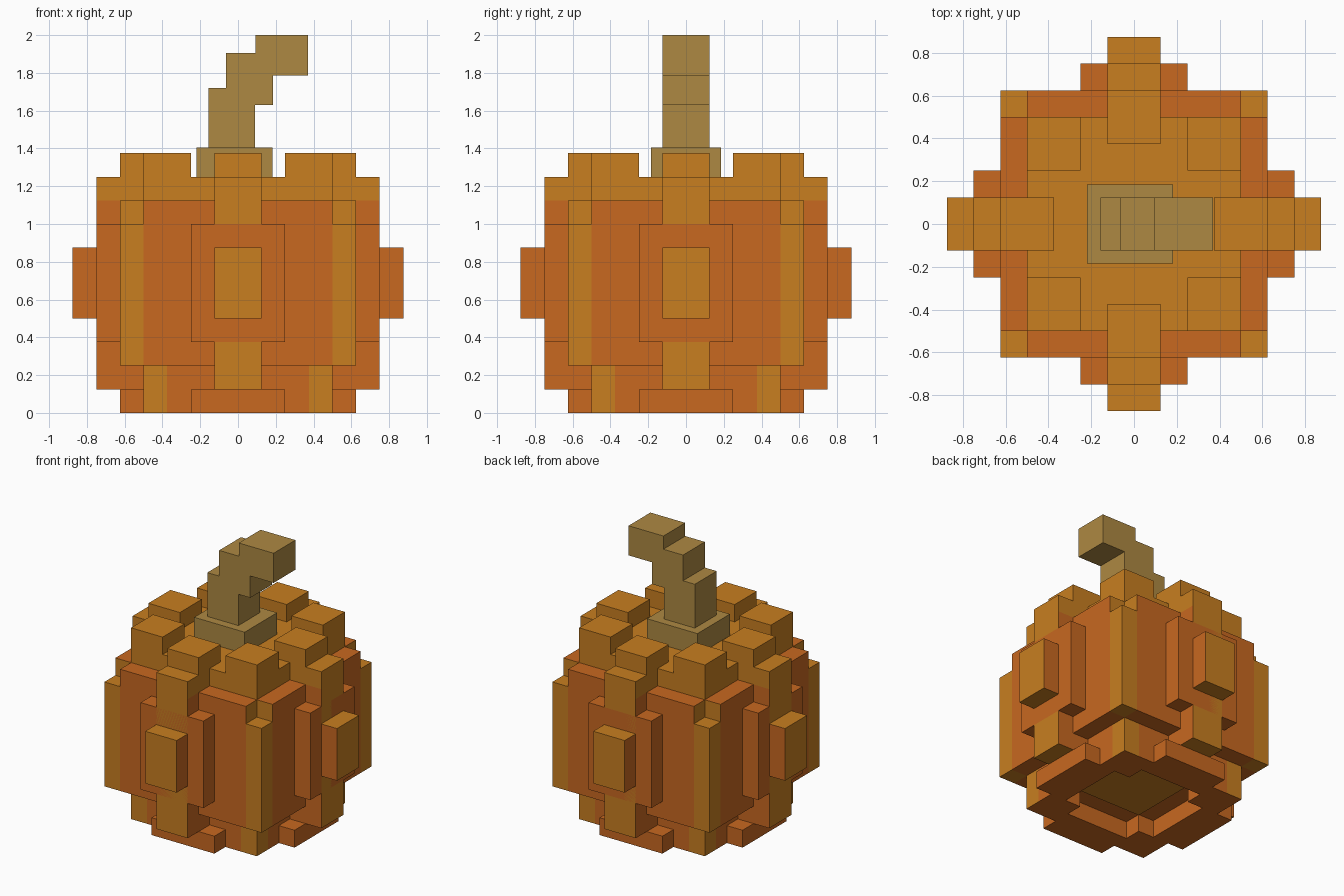
import bpy, bmesh
from math import pi
from mathutils import Matrix

if "Cube" in bpy.data.objects:
    bpy.data.objects.remove(bpy.data.objects["Cube"])


def material(name, rgb):
    m = bpy.data.materials.new(name)
    m.diffuse_color = (*rgb, 1.0)
    m.use_nodes = True
    m.node_tree.nodes["Principled BSDF"].inputs["Base Color"].default_value = m.diffuse_color
    return m


DARK = material("deep_orange", (0.578, 0.138, 0.0144))
LIGHT = material("golden_orange", (0.578, 0.209, 0.0144))
STEM = material("stem_tan", (0.423, 0.250, 0.0545))


def finish(name, bm, mats):
    bmesh.ops.recalc_face_normals(bm, faces=bm.faces)
    mesh = bpy.data.meshes.new(name)
    for m in mats:
        mesh.materials.append(m)
    bm.to_mesh(mesh)
    bm.free()
    bpy.context.collection.objects.link(bpy.data.objects.new(name, mesh))


def add_box(bm, x, y, z, light=""):
    """Box from ranges; directions named in 'light' get the second material."""
    lo, hi = zip(x, y, z)
    mid = [(a + b) / 2 for a, b in zip(lo, hi)]
    size = [b - a for a, b in zip(lo, hi)]
    mat = Matrix.Translation(mid) @ Matrix.Diagonal((*size, 1))
    verts = bmesh.ops.create_cube(bm, size=1, matrix=mat)["verts"]
    bm.normal_update()
    for f in {f for v in verts for f in v.link_faces}:
        n = f.normal
        if abs(n.z) > 0.5:
            side = "top" if n.z > 0 else "bottom"
        elif abs(n.x) > 0.5:
            side = "outer" if n.x > 0 else "inner"
        else:
            side = "flank"
        f.material_index = int(side in light)
    return verts


ALL = "top bottom outer inner flank"


def part(name, boxes, ring=True):
    """Boxes drawn on the +x side, repeated on all four sides when ring is set."""
    bm = bmesh.new()
    for k in range(4 if ring else 1):
        for b in boxes:
            verts = add_box(bm, *b)
            bmesh.ops.rotate(bm, verts=verts, matrix=Matrix.Rotation(k * pi / 2, 3, "Z"))
    finish(name, bm, [DARK, LIGHT])


# Body core, underside and its pale centre
part("body_core", [((-.5, .5), (-.5, .5), (.25, 1.25), ALL.replace("bottom", ""))], ring=False)
part("lower_core", [((-.375, .375), (-.375, .375), (.125, .25))], ring=False)
part("lower_core_sides", [((.375, .5), (-.375, .375), (.125, .25))])
part("underside_patch", [((-.25, .25), (-.25, .25), (.12, .127), ALL)], ring=False)

# Side walls with pale ends, and pale corner columns
part("side_walls", [((.5, .625), (-.5, .5), (.25, 1.125), "flank")])
part("corner_columns", [((.5, .625), (.5, .625), (.25, 1.0), ALL)])

# Ribs: wide dark backing, pale strip, outer bump and raised cap
part("rib_backing", [((.625, .75), (-.25, .25), (.375, 1.0))])
part("ribs", [
    ((.5, .75), (-.125, .125), (.125, 1.125), "outer bottom"),
    ((.5, .75), (-.125, .125), (1.125, 1.25), ALL),
])
part("rib_bumps", [((.75, .875), (-.125, .125), (.5, .875), "outer top bottom")])
part("rib_caps", [((.375, .625), (-.125, .125), (1.25, 1.375), ALL)])
part("corner_caps", [((.25, .5), (.25, .5), (1.25, 1.375), ALL)])

# Feet under the ribs and under the corners
part("rib_feet", [((.375, .625), (-.25, .25), (0, .125))])
part("corner_feet", [
    ((.25, .375), (.25, .5), (0, .125)),
    ((.375, .5), (.25, .375), (0, .125)),
    ((.375, .5), (.375, .5), (0, .25), "outer flank"),
])

# Stem base
bm = bmesh.new()
add_box(bm, (-.22, .182), (-.184, .184), (1.25, 1.405))
finish("stem_base", bm, [STEM])

# Stepped, hooked stem: side profile pushed through its thickness
profile = [(-.157, 1.405), (.09, 1.405), (.09, 1.63), (.184, 1.63), (.184, 1.787),
           (.37, 1.787), (.37, 2.0), (.093, 2.0), (.093, 1.905), (-.063, 1.905),
           (-.063, 1.72), (-.157, 1.72)]
bm = bmesh.new()
face = bm.faces.new([bm.verts.new((x, -.124, z)) for x, z in profile])
grown = bmesh.ops.extrude_face_region(bm, geom=[face])["geom"]
bmesh.ops.translate(bm, vec=(0, .248, 0),
                    verts=[g for g in grown if isinstance(g, bmesh.types.BMVert)])
finish("stem", bm, [STEM])
